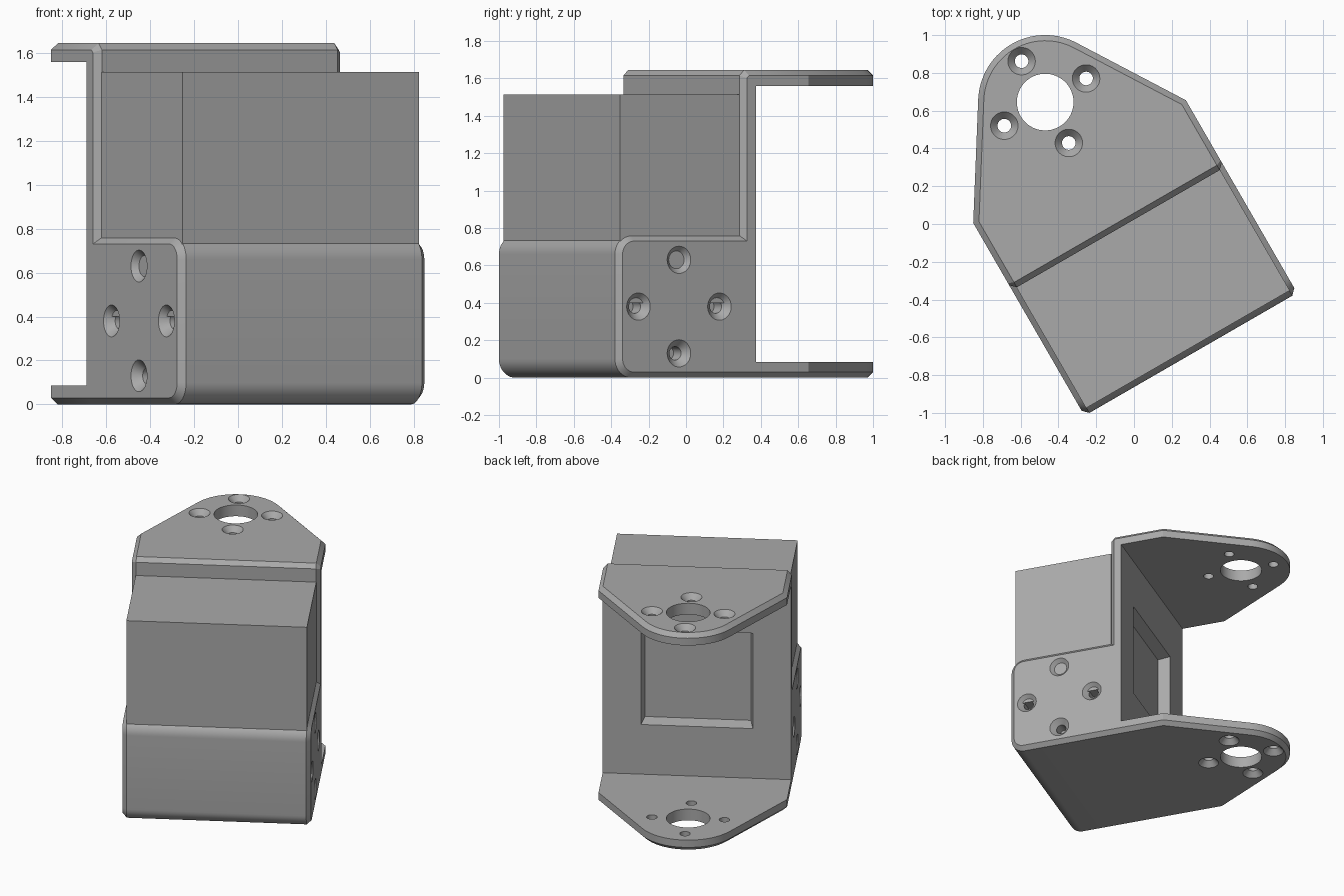
import bpy, bmesh
from math import radians, sin, cos, acos, atan2, hypot, pi
from mathutils import Matrix, Vector

if "Cube" in bpy.data.objects:
    bpy.data.objects.remove(bpy.data.objects["Cube"])

HALF, HEIGHT, THICK, BEVEL = 0.65, 1.645, 0.085, 0.03
FRONT, WALL_FRONT, WALL_BACK = -0.748, 0.02, 0.107
SHELF, HUB_Y, HUB_R, EAR_Y = 0.76, 0.794, 0.355, 0.43
# The whole assembly is turned on its vertical axis
PLACE = Matrix.Rotation(radians(30), 4, 'Z') @ Matrix.Translation((-0.0845, 0, 0))
FLIP = Matrix.Translation((0, 0, HEIGHT)) @ Matrix.Diagonal((1, 1, -1, 1))

grey = bpy.data.materials.new("plain grey")
grey.use_nodes = True
grey.diffuse_color = (0.4, 0.4, 0.4, 1)
grey.node_tree.nodes["Principled BSDF"].inputs["Base Color"].default_value = (0.4, 0.4, 0.4, 1)


def arc(cx, cy, r, a0, a1, n):
    return [(cx + r * cos(a0 + (a1 - a0) * i / n), cy + r * sin(a0 + (a1 - a0) * i / n))
            for i in range(n + 1)]


def circle(r, n=40):
    return arc(0, 0, r, 0, 2 * pi, n)[:-1]


def inset(pts, d):
    """Mitred inward offset of a counter-clockwise outline."""
    out = []
    for i, p in enumerate(pts):
        p = Vector(p)
        a = (p - Vector(pts[i - 1])).normalized()
        b = (Vector(pts[(i + 1) % len(pts)]) - p).normalized()
        na, nb = Vector((-a.y, a.x)), Vector((-b.y, b.x))
        out.append(tuple(p + (na + nb) * d / (1 + na.dot(nb))))
    return out


def loft(bm, rings, matrix=Matrix()):
    """Capped skin through rings of equal point count."""
    rows = [[bm.verts.new(matrix @ Vector(p)) for p in ring] for ring in rings]
    for lo, hi in zip(rows, rows[1:]):
        for i in range(len(lo)):
            j = (i + 1) % len(lo)
            bm.faces.new((lo[i], lo[j], hi[j], hi[i]))
    bm.faces.new(rows[0][::-1])
    bm.faces.new(rows[-1])


def flat(pts, z):
    return [(x, y, z) for x, y in pts]


def screw_hole(bm, matrix):
    loft(bm, [flat(circle(r), z) for r, z in
              ((0.082, -0.01), (0.036, 0.04), (0.036, 0.12))], matrix)


def make(name, bm):
    bmesh.ops.recalc_face_normals(bm, faces=bm.faces)
    bm.transform(PLACE)
    mesh = bpy.data.meshes.new(name)
    bm.to_mesh(mesh)
    bm.free()
    mesh.materials.append(grey)
    obj = bpy.data.objects.new(name, mesh)
    bpy.context.collection.objects.link(obj)
    return obj


def finish(obj, cutter=None):
    """Cut the openings, then smooth only the curved faces."""
    if cutter:
        mod = obj.modifiers.new("openings", 'BOOLEAN')
        mod.operation, mod.solver, mod.object = 'DIFFERENCE', 'EXACT', cutter
    bpy.ops.object.select_all(action='DESELECT')
    obj.select_set(True)
    bpy.context.view_layer.objects.active = obj
    if cutter:
        bpy.ops.object.modifier_apply(modifier=mod.name)
        bpy.data.objects.remove(cutter)
    bpy.ops.object.shade_smooth_by_angle(angle=radians(30))


# Housing with tall back wall: side profile skinned across the width
R = 0.1
profile = [(WALL_BACK, 0), (WALL_BACK, HEIGHT), (WALL_FRONT + BEVEL, HEIGHT),
           (WALL_FRONT, HEIGHT - BEVEL), (WALL_FRONT, SHELF)]
profile += arc(FRONT + R, SHELF - R, R, pi / 2, pi, 10)
profile += arc(FRONT + R, R, R, pi, 1.5 * pi, 10)
small = [(WALL_BACK if p[0] == WALL_BACK else q[0], q[1])
         for p, q in zip(profile, inset(profile, BEVEL))]
bm = bmesh.new()
loft(bm, [[(x, y, z) for y, z in pts] for x, pts in
          ((-HALF, small), (BEVEL - HALF, profile), (HALF - BEVEL, profile), (HALF, small))])
housing = make("housing_and_back_wall", bm)

# Window and side screw holes
bm = bmesh.new()


def window_ring(y, w, h):
    return [(sx * w, y, HEIGHT / 2 + sz * h) for sx, sz in ((-1, -1), (1, -1), (1, 1), (-1, 1))]


loft(bm, [window_ring(0, 0.36, 0.335), window_ring(WALL_BACK + 0.02, 0.391, 0.366)])
for side in (-1, 1):
    for k in range(4):
        spot = (side * HALF, -0.37 + 0.25 * cos(k * pi / 2), SHELF / 2 + 0.25 * sin(k * pi / 2))
        screw_hole(bm, Matrix.Translation(spot) @ Matrix.Rotation(-side * pi / 2, 4, 'Y'))
finish(housing, make("housing_cutter", bm))

# Mounting plates: straight ears running tangent into a round hub
dx, dy = HALF, EAR_Y - HUB_Y
start = atan2(dy, dx) + acos(HUB_R / hypot(dx, dy))
outline = [(-HALF, WALL_BACK), (HALF, WALL_BACK), (HALF, EAR_Y)]
outline += arc(0, HUB_Y, HUB_R, start, pi - start, 28) + [(-HALF, EAR_Y)]
narrow = [(q[0], WALL_BACK if p[1] == WALL_BACK else q[1])
          for p, q in zip(outline, inset(outline, BEVEL))]
for name, flip in (("lower_plate", Matrix()), ("upper_plate", FLIP)):
    bm = bmesh.new()
    loft(bm, [flat(narrow, 0), flat(outline, BEVEL), flat(outline, THICK)], flip)
    plate = make(name, bm)
    bm = bmesh.new()
    hub = flip @ Matrix.Translation((0, HUB_Y, 0))
    loft(bm, [flat(circle(0.15, 64), -0.05), flat(circle(0.15, 64), 0.15)], hub)
    for k in range(4):
        screw_hole(bm, hub @ Matrix.Translation((0.25 * cos(k * pi / 2), 0.25 * sin(k * pi / 2), 0)))
    finish(plate, make("plate_cutter", bm))

# Motor block standing in the housing, seen through the window
bm = bmesh.new()
w = 0.6225
base = [(-w, -0.717), (w, -0.717), (w, WALL_FRONT), (-w, WALL_FRONT)]
loft(bm, [flat(base, 0.4), flat(base, 1.515)])
finish(make("motor_block", bm))
